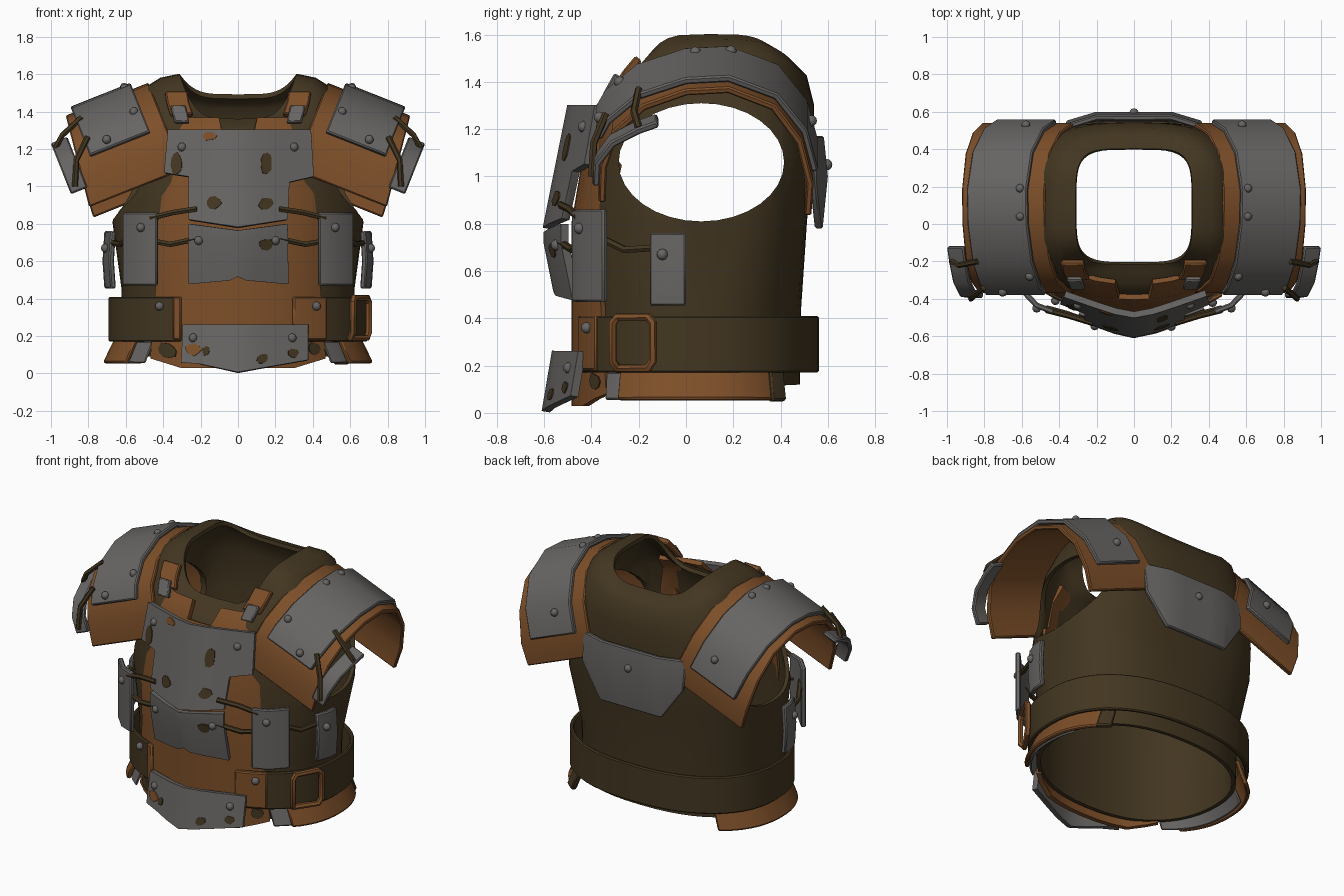
import bpy, bmesh, math, random
from mathutils import Matrix, Vector

if "Cube" in bpy.data.objects:
    bpy.data.objects.remove(bpy.data.objects["Cube"])

random.seed(4)

def mat(name, c):
    m = bpy.data.materials.new(name)
    m.diffuse_color = (*c, 1)
    m.use_nodes = True
    m.node_tree.nodes["Principled BSDF"].inputs["Base Color"].default_value = m.diffuse_color
    return m

CLOTH = mat("dark_brown_cloth", (0.056, 0.037, 0.015))
LEATHER = mat("tan_leather", (0.205, 0.078, 0.022))
STEEL = mat("grey_steel", (0.135, 0.130, 0.125))

def finish(ob, m):
    # bake modifiers into a clean mesh object with smooth shading
    dg = bpy.context.evaluated_depsgraph_get()
    me = bpy.data.meshes.new_from_object(ob.evaluated_get(dg))
    name = ob.name
    bpy.data.objects.remove(ob)
    me.materials.clear()
    me.materials.append(m)
    bm = bmesh.new()
    bm.from_mesh(me)
    for f in bm.faces:
        f.material_index = 0
    bmesh.ops.recalc_face_normals(bm, faces=bm.faces)
    bm.to_mesh(me)
    bm.free()
    new = bpy.data.objects.new(name, me)
    bpy.context.collection.objects.link(new)
    bpy.ops.object.select_all(action='DESELECT')
    new.select_set(True)
    bpy.context.view_layer.objects.active = new
    bpy.ops.object.shade_smooth_by_angle(angle=math.radians(38))
    return new

def solid(name, me, m, th, bevel=0.007, mirror=False, cutter=None):
    ob = bpy.data.objects.new(name, me)
    bpy.context.collection.objects.link(ob)
    if th:
        s = ob.modifiers.new("s", 'SOLIDIFY')
        s.thickness, s.offset = th, 0
    if bevel:
        b = ob.modifiers.new("b", 'BEVEL')
        b.width, b.segments, b.limit_method, b.angle_limit = bevel, 1, 'ANGLE', 0.9
    if cutter:
        c = ob.modifiers.new("c", 'BOOLEAN')
        c.object, c.operation, c.solver = cutter, 'DIFFERENCE', 'EXACT'
    if mirror:
        ob.modifiers.new("m", 'MIRROR')
    return finish(ob, m)

def sheet(name, rows, m, th, closed=False, **kw):
    # thickened grid through rows of points
    n = len(rows[0])
    faces = [(i*n+j, i*n+(j+1) % n, (i+1)*n+(j+1) % n, (i+1)*n+j)
             for i in range(len(rows)-1) for j in range(n if closed else n-1)]
    me = bpy.data.meshes.new(name)
    me.from_pydata([p for r in rows for p in r], [], faces)
    return solid(name, me, m, th, **kw)

def ring(r, t):
    # superellipse body section: half width, front y, back y, z at side/front/back, squareness
    hx, yf, yb, zs, zf, zb, e = r
    s = math.sin(t)
    if s < 0 and zs < 1.2:
        e = .87
    f = lambda v: math.copysign(abs(v)**e, v)
    return (hx*f(math.cos(t)), (yf+yb)/2 + (yb-yf)/2*f(s), zs + ((zf if s < 0 else zb)-zs)*s*s)

def band(name, rings, a0, a1, n, m, th, **kw):
    full = a1-a0 == 360
    ts = [math.radians(a0+(a1-a0)*i/(n if full else n-1)) for i in range(n)]
    return sheet(name, [[ring(r, t) for t in ts] for r in rings], m, th, closed=full, **kw)

def flat(hx, yf, yb, z, e=.87):
    return (hx, yf, yb, z, z, z, e)

def plate(name, outline, yfun, m, th, xs=(), zs=(), bevel=0.007):
    # outline drawn in x,z then bent onto y = yfun(x, z)
    bm = bmesh.new()
    bm.faces.new([bm.verts.new((x, 0, z)) for x, z in outline])
    for axis, vals in ((0, xs), (2, zs)):
        for v in vals:
            co, no = Vector(), Vector()
            co[axis], no[axis] = v, 1
            bmesh.ops.bisect_plane(bm, geom=bm.verts[:]+bm.edges[:]+bm.faces[:], plane_co=co, plane_no=no)
    for v in bm.verts:
        v.co.y = yfun(v.co.x, v.co.z)
    me = bpy.data.meshes.new(name)
    bm.to_mesh(me)
    bm.free()
    return solid(name, me, m, th, bevel=bevel)

def tube(name, pts, r, m, closed=False):
    cu = bpy.data.curves.new(name, 'CURVE')
    cu.dimensions, cu.bevel_depth, cu.bevel_resolution, cu.use_fill_caps = '3D', r, 1, True
    sp = cu.splines.new('POLY')
    sp.points.add(len(pts)-1)
    for p, q in zip(sp.points, pts):
        p.co = (*q, 1)
    sp.use_cyclic_u = closed
    ob = bpy.data.objects.new(name, cu)
    bpy.context.collection.objects.link(ob)
    return finish(ob, m)

# vest with arm holes
bm = bmesh.new()
bmesh.ops.create_cone(bm, cap_ends=True, segments=32, radius1=1, radius2=1, depth=2.4,
    matrix=Matrix.Translation((0, 0.065, 1.06)) @ Matrix.Diagonal((1, 0.35, 0.25, 1)) @ Matrix.Rotation(math.pi/2, 4, 'Y'))
me = bpy.data.meshes.new("arm_hole_cutter")
bm.to_mesh(me)
bm.free()
cutter = bpy.data.objects.new("arm_hole_cutter", me)
bpy.context.collection.objects.link(cutter)
band("vest", [(.62, -.43, .47, .11, .07, .12, .87), flat(.61, -.43, .475, .45, .82), flat(.66, -.44, .50, .82, .66),
              flat(.64, -.41, .53, 1.08, .64), (.57, -.37, .53, 1.34, 1.25, 1.3, .72), (.475, -.31, .50, 1.53, 1.31, 1.42, .62),
              (.41, -.25, .45, 1.57, 1.33, 1.47, .52), (.31, -.21, .40, 1.59, 1.35, 1.48, .45)],
     0, 360, 48, CLOTH, 0.025, bevel=0, cutter=cutter)
bpy.data.objects.remove(cutter)

# front leather panel
def panel_y(x, z):
    return 0.03 - 0.5*(1-abs(x/.6)**2.3)**.435 + max(0, z-.8)*.17 + max(0, z-1.27)*.7
half = [(.3, .03), (.46, .08), (.43, .5), (.46, 1.05), (.41, 1.09), (.38, 1.27), (.36, 1.36), (.1, 1.36), (.08, 1.27)]
grid = [i*.1-.4 for i in range(9)]
plate("front_leather_panel", half+[(-x, z) for x, z in reversed(half)], panel_y, LEATHER, 0.03, grid, (.3, .55, .8, 1.05, 1.26))

# steel plates down the front and on the back
def ridge(x):
    return .36*(math.hypot(x, .07)-.07)
chest_y = lambda x, z: -.485-(1.3-z)*.2+ridge(x)
belly_y = lambda x, z: -.585+max(0, .72-z)*.2+ridge(x)
groin_y = lambda x, z: -.55-(.26-z)*.17+ridge(x)
back_y = lambda x, z: .585-max(0, abs(x)-.2)*.3-abs(z-1)*.1
plate("chest_plate", [(-.37, 1.3), (.385, 1.3), (.4, 1.05), (.27, 1.02), (.26, .82), (0, .78), (-.26, .82), (-.26, 1.05), (-.39, 1.07)],
      chest_y, STEEL, 0.035, grid)
plate("belly_plate", [(-.26, .8), (0, .765), (.26, .8), (.265, .48), (.04, .5), (0, .52), (-.04, .5), (-.26, .48)],
      belly_y, STEEL, 0.035, grid, (.72,))
plate("groin_plate", [(-.29, .26), (.37, .26), (.37, .07), (0, .005), (-.3, .07)], groin_y, STEEL, 0.035, grid)
plate("back_plate", [(-.37, 1.17), (.37, 1.17), (.36, .98), (.22, .78), (-.22, .78), (-.36, .98)],
      back_y, STEEL, 0.03, grid, (1.0,))

# worn patches on the steel and leather
for i, (x, z, rx, rz, f, m) in enumerate([
        (-.33, 1.13, .035, .06, chest_y, CLOTH), (.15, 1.13, .035, .06, chest_y, CLOTH), (-.15, 1.27, .035, .025, chest_y, LEATHER),
        (.15, .91, .04, .035, chest_y, CLOTH), (-.13, .91, .04, .035, chest_y, CLOTH), (.15, .69, .04, .035, belly_y, CLOTH),
        (-.24, .13, .045, .035, groin_y, LEATHER), (.13, .08, .03, .03, groin_y, CLOTH), (.3, .11, .03, .025, groin_y, CLOTH),
        (-.17, .12, .02, .025, groin_y, CLOTH), (-.38, .12, .055, .045, panel_y, CLOTH), (.41, .13, .035, .04, panel_y, CLOTH)]):
    pts = []
    for k in range(9):
        r = random.uniform(.75, 1.15)
        pts.append((x+rx*r*math.cos(k*math.tau/9), z+rz*r*math.sin(k*math.tau/9)))
    plate(f"worn_patch_{i}", pts, lambda a, b, f=f: f(a, b)-.021, m, 0.006, grid, bevel=0)

# side plates
sheet("rib_plate", [[(.43, -.47, z), (.52, -.435, z), (.61, -.34, z)] for z in (.47, .67, .86)], STEEL, 0.03, mirror=True)
sheet("flank_plate", [[(.665+d, -.15, z), (.695+d, -.07, z), (.7+d, 0, z)] for z, d in ((.455, .0), (.6, .01), (.76, .0))],
      STEEL, 0.03, mirror=True)

# belt with leather end and buckle
band("belt", [flat(.68, -.47, .55, z) for z in (.17, .41)], -67, 247, 48, CLOTH, 0.025)
band("belt_end", [flat(.69, -.48, .55, z) for z in (.18, .41)], -68, -50, 6, LEATHER, 0.025)
band("belt_end_trim", [flat(.685, -.475, .55, z) for z in (.18, .41)], 243, 247, 3, LEATHER, 0.03)
tube("belt_buckle", [(.60, -.29, .19), (.615, -.31, .22), (.615, -.31, .38), (.62, -.29, .405), (.69, -.16, .405),
                     (.70, -.14, .38), (.70, -.14, .22), (.69, -.16, .19)], 0.018, LEATHER, True)

# hip flaps with steel lining and a dark rear corner on the right one
band("hip_flap", [flat(.64, -.45, .51, .2), flat(.71, -.47, .53, .055)], -36, 46, 16, LEATHER, 0.025, mirror=True)
band("hip_flap_corner", [flat(.65, -.46, .52, .2), flat(.72, -.48, .54, .05)], 37, 46.5, 4, CLOTH, 0.03)
band("hip_lining", [flat(.62, -.45, .49, .17), flat(.68, -.46, .51, .055)], -46, 20, 16, STEEL, 0.012, mirror=True)

# shoulder guards: arch in (y, h), swept along s on a tilted axis
def P(s, y, h):
    return (.93*s+.37*h, y, -.37*s+.93*h)

def arch(name, prof, s0, s1, m, th, taper=0):
    rows = [[P(s0+(s1-taper*max(0, h-1.12)-s0)*k, y, h) for y, h in prof] for k in (0, .5, 1)]
    sheet(name, rows, m, th, mirror=True)

arch("shoulder_leather", [(-.355, 1.12), (-.35, 1.27), (-.3, 1.42), (-.18, 1.53), (0, 1.595), (.18, 1.605), (.37, 1.53),
                          (.48, 1.38), (.525, 1.2), (.515, 1.06)], -.13, .41, LEATHER, 0.03, .13)
arch("shoulder_plate", [(-.37, 1.37), (-.33, 1.445), (-.2, 1.56), (0, 1.63), (.18, 1.64), (.38, 1.56), (.5, 1.4),
                        (.545, 1.22)], -.04, .305, STEEL, 0.03)
arch("shoulder_outer_plate", [(-.38, 1.22), (-.375, 1.32), (-.31, 1.41), (-.2, 1.47), (-.12, 1.5)], .38, .475, STEEL, 0.03)

# collar straps with steel clasps
sheet("collar_strap", [[(x+d, y, z) for x in (.24, .36)] for y, z, d in ((-.29, 1.38, 0), (-.25, 1.44, .02), (-.2, 1.5, .03))],
      LEATHER, 0.035, mirror=True)
sheet("collar_clasp", [[(x+d, y, z) for x in (.26, .34)] for y, z, d in ((-.34, 1.34, 0), (-.29, 1.43, .02))],
      STEEL, 0.03, mirror=True)

# thin tie cords
cords = [[(.22, -.53, .88), (.35, -.49, .86), (.47, -.46, .83)],
         [(.22, -.53, .72), (.36, -.48, .69), (.47, -.45, .71)],
         [(.56, -.38, .75), (.63, -.26, .69), (.68, -.1, .7)],
         [P(.28, -.34, 1.47), P(.38, -.39, 1.38), P(.44, -.4, 1.25)],
         [P(.27, -.2, 1.58), P(.4, -.22, 1.53), P(.46, -.2, 1.48)]]
for i, c in enumerate(cords):
    for s in (1, -1):
        tube(f"tie_cord_{i}_{'right' if s > 0 else 'left'}", [(s*x, y, z) for x, y, z in c], 0.016, CLOTH)

# rivets
spots = [(x, f(x, z)-.016, z) for x, z, f in ((-.3, 1.21, chest_y), (.3, 1.21, chest_y), (-.21, .71, belly_y),
         (.2, .71, belly_y), (-.24, .19, groin_y), (.29, .19, groin_y))]
spots += [(-.42, -.41, .36), (.42, -.42, .36), (0, .595, 1.05)]
for s in (1, -1):
    for x, y, z in [(.52, -.45, .78), (.71, -.1, .67), P(.19, -.365, 1.42), P(0, -.28, 1.505), P(0, .04, 1.64),
                    P(0, .19, 1.645), P(.08, .53, 1.36)]:
        spots.append((s*x, y, z))
bm = bmesh.new()
for p in spots:
    bmesh.ops.create_uvsphere(bm, u_segments=10, v_segments=6, radius=0.024, matrix=Matrix.Translation(p))
me = bpy.data.meshes.new("rivets")
bm.to_mesh(me)
bm.free()
solid("rivets", me, STEEL, 0, bevel=0)
